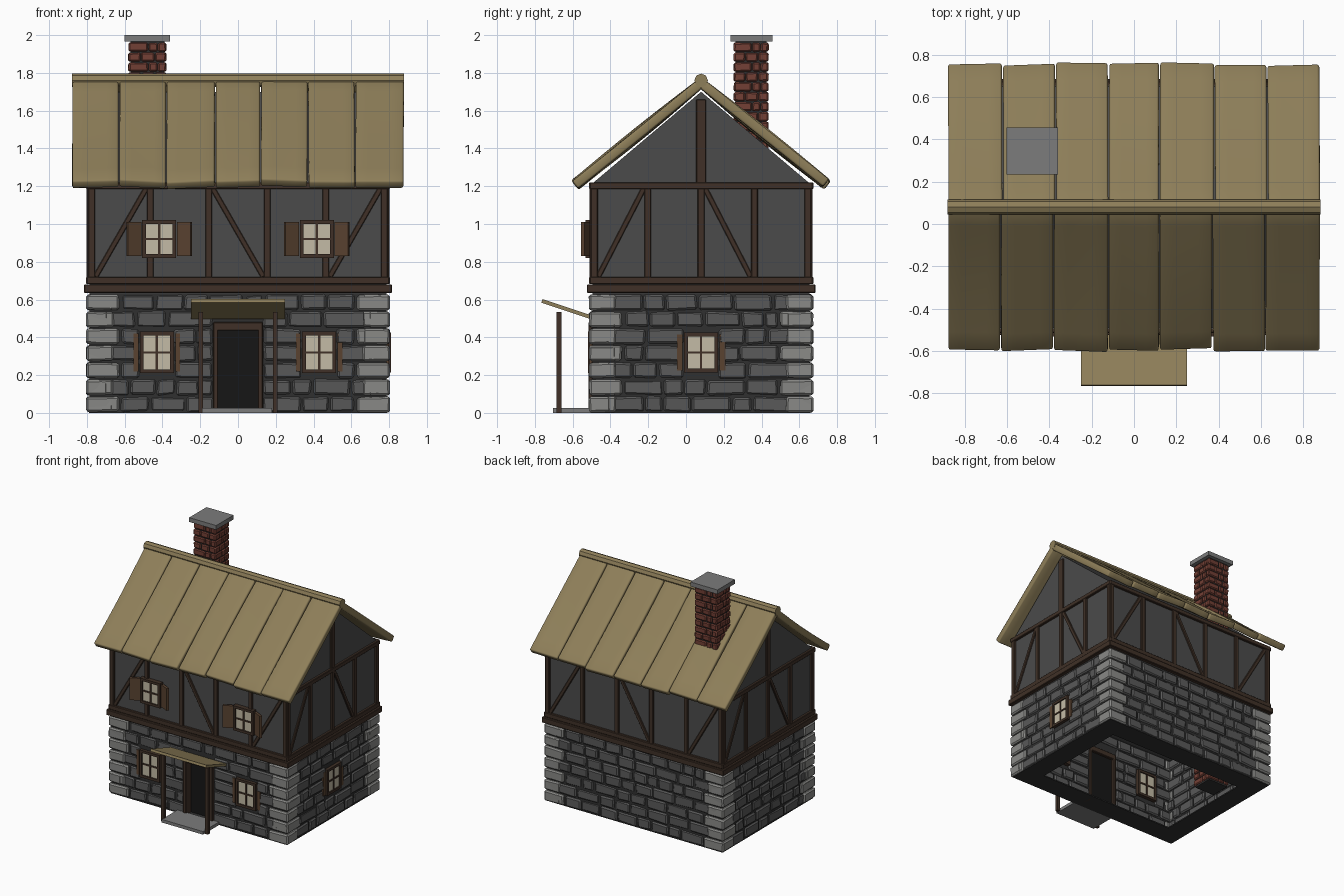
import bpy, bmesh, math, random
from mathutils import Matrix, Vector

if "Cube" in bpy.data.objects:
    bpy.data.objects.remove(bpy.data.objects["Cube"])

random.seed(7)
COLORS = dict(stone=(.1, .1, .1), quoin=(.25, .25, .24), mortar=(.03, .03, .03), panel=(.07, .07, .07),
              wood=(.05, .03, .02), shutter=(.1, .055, .03), pane=(.55, .5, .38), door=(.008, .008, .008),
              thatch=(.27, .21, .1), brick=(.17, .05, .035), slab=(.2, .2, .2))
MATS = {}
for n, c in COLORS.items():
    MATS[n] = bpy.data.materials.new(n)
    MATS[n].diffuse_color = (*c, 1)

CY, HX, HY = 0.08, 0.8, 0.59          # house centre in y, half width, half depth
# Wall frames: u runs along the wall, -y of the frame points outward
WALL = [Matrix.Translation((0, CY, 0)) @ Matrix.Rotation(k * math.pi / 2, 4, 'Z') for k in range(4)]
SPAN = [HX, HY, HX, HY]               # half length of each wall
DIST = [HY, HX, HY, HX]               # outer distance of each wall
I = Matrix.Identity(4)


def box(bm, M, u0, u1, y0, y1, z0, z1, jit=0.0):
    vs = bmesh.ops.create_cube(bm, size=1)['verts']
    for v in vs:
        p = Vector((u0 if v.co.x < 0 else u1, y0 if v.co.y < 0 else y1, z0 if v.co.z < 0 else z1))
        p += Vector([random.uniform(-jit, jit) for _ in range(3)])
        v.co = M @ p


def wbox(bm, k, u0, u1, d0, d1, z0, z1, jit=0.0):
    box(bm, WALL[k], u0, u1, -d1, -d0, z0, z1, jit)


def finish(name, bm, mat, bevel=0.0):
    bmesh.ops.recalc_face_normals(bm, faces=bm.faces)
    me = bpy.data.meshes.new(name)
    bm.to_mesh(me)
    bm.free()
    ob = bpy.data.objects.new(name, me)
    bpy.context.collection.objects.link(ob)
    me.materials.append(MATS[mat])
    if bevel:
        m = ob.modifiers.new("bevel", 'BEVEL')
        m.width, m.segments, m.limit_method = bevel, 1, 'ANGLE'
    return ob


def single(name, mat, *args, bevel=0.0):
    bm = bmesh.new()
    box(bm, I, *args)
    return finish(name, bm, mat, bevel)


# Stone storey: dark core walls, stone courses and corner quoins
OPEN = [[(-.13, .13, 0, .48), (-.52, -.34, .21, .43), (.34, .52, .21, .43)], [(-.09, .09, .21, .43)], [], []]
core, stones, quoins = bmesh.new(), bmesh.new(), bmesh.new()
COURSES, CH = 7, 0.09
for k in range(4):
    S, D = SPAN[k], DIST[k]
    if k == 0:
        wbox(core, k, -S + .015, -.11, D - .13, D - .015, 0, .63)
        wbox(core, k, .11, S - .015, D - .13, D - .015, 0, .63)
        wbox(core, k, -.11, .11, D - .13, D - .015, .46, .63)
    else:
        wbox(core, k, -S + .015, S - .015, D - .13, D - .015, 0, .63)
    wbox(core, k, -S + .01, S - .01, D - .18, D - .01, 0, .01)
    for i in range(COURSES):
        z0, z1 = i * CH + .005, (i + 1) * CH - .005
        q = .17 if (i + k) % 2 == 0 else .11
        for s in (-1, 1):
            wbox(quoins, k, *sorted((s * (S - q), s * (S + .003))), D - .14, D + .003, z0, z1, .003)
        segs = [(-S + q + .01, S - q - .01)]
        for a, b, o0, o1 in OPEN[k]:
            if o0 < z1 - .02 and o1 > z0 + .02:
                segs = [t for p, r in segs for t in ((p, min(r, a)), (max(p, b), r)) if t[1] - t[0] > .02]
        for p, r in segs:
            while p < r - .01:
                w = random.uniform(.1, .21)
                if r - p - w < .07:
                    w = r - p
                wbox(stones, k, p + .005, p + w - .005, D - .145, D - random.uniform(0, .01), z0, z1, .005)
                p += w
finish("wall_core", core, 'mortar')
finish("wall_stones", stones, 'stone', .01)
finish("corner_quoins", quoins, 'quoin', .01)

# Timber storey and gable infill
single("upper_walls", 'panel', -.785, .785, CY - .575, CY + .575, .63, 1.22)
bm = bmesh.new()
tri = [bm.verts.new((-.785, CY + y, z)) for y, z in ((-.575, 1.215), (.575, 1.215), (0, 1.70))]
f = bm.faces.new(tri)
ext = bmesh.ops.extrude_face_region(bm, geom=[f])['geom']
bmesh.ops.translate(bm, verts=[g for g in ext if isinstance(g, bmesh.types.BMVert)], vec=(1.57, 0, 0))
finish("gable_infill", bm, 'panel')

# Timber frame: sills, plates, posts and slanting braces
beams = bmesh.new()
for k in range(4):
    S, D = SPAN[k], DIST[k]
    wbox(beams, k, -S - .015, S + .015, D - .05, D + .015, .635, .68)
    wbox(beams, k, -S, S, D - .04, D + .004, .682, .72)
    wbox(beams, k, -S, S, D - .04, D + .004, 1.185, 1.22)
    n = 5 if k % 2 == 0 else 4
    e = S - .025
    bay = 2 * e / n
    for j in range(n + 1):
        u = -e + j * bay
        wbox(beams, k, u - .018, u + .018, D - .03, D + .001, .71, 1.19)
        if j < n and j % 2 == 0:
            a = Vector((u + .02, 0, .72))
            b = Vector((u + bay - .02, 0, 1.19))
            if j == 2:
                a.z, b.z = b.z, a.z
            v = b - a
            M = WALL[k] @ Matrix.Translation((a + b) / 2) @ Matrix.Rotation(-math.atan2(v.z, v.x), 4, 'Y')
            L = v.length / 2
            box(beams, M, -L, L, -D + .004, -D + .03, -.014, .014)
for k in (1, 3):
    wbox(beams, k, -.026, .026, HX - .03, HX, 1.21, 1.66)
finish("timber_frame", beams, 'wood', .004)


# Windows with cross bars and shutters
def window(name, k, u, z, w, h, d0, d1, sw, tilt):
    fr, pa, sh = bmesh.new(), bmesh.new(), bmesh.new()
    t, a, b = .02, w / 2, h / 2
    for s in (-1, 1):
        wbox(fr, k, *sorted((u + s * a, u + s * (a - t))), d0, d1, z - b, z + b)
        wbox(fr, k, u - a, u + a, d0, d1, *sorted((z + s * b, z + s * (b - t))))
        M = WALL[k] @ Matrix.Translation((u + s * (a + .008), -d1 + .02, z)) @ Matrix.Rotation(-s * tilt, 4, 'Z')
        box(sh, M, *sorted((0, s * sw)), -.01, .01, -b + .01, b - .01)
    wbox(fr, k, u - .006, u + .006, d0 + .004, d1 - .004, z - b, z + b)
    wbox(fr, k, u - a, u + a, d0 + .004, d1 - .004, z - .006, z + .006)
    wbox(pa, k, u - a + .01, u + a - .01, d0 + .01, d1 - .01, z - b + .01, z + b - .01)
    finish(name + "_frame", fr, 'wood')
    finish(name + "_panes", pa, 'pane')
    finish(name + "_shutters", sh, 'shutter')


for s, side in ((-1, "left"), (1, "right")):
    window("upper_window_" + side, 0, s * .417, .92, .18, .20, .56, .612, .08, .45)
    window("lower_window_" + side, 0, s * .43, .32, .18, .22, .43, .600, .025, 0)
window("side_window", 1, 0, .32, .18, .21, .64, .810, .03, 0)

# Door, frame and porch
single("door", 'door', -.11, .11, CY - .53, CY - .47, .01, .44)
bm = bmesh.new()
for s in (-1, 1):
    wbox(bm, 0, *sorted((s * .105, s * .132)), .45, .597, 0, .48)
wbox(bm, 0, -.132, .132, .45, .597, .435, .48)
finish("door_frame", bm, 'wood', .004)
single("porch_step", 'slab', -.19, .18, -.705, -.50, 0, .025)
for s, side in ((-1, "left"), (1, "right")):
    single("porch_post_" + side, 'wood', s * .197 - .013, s * .197 + .013, -.685, -.659, 0, .535)
bm = bmesh.new()
M = Matrix.Translation((0, -.635, .55)) @ Matrix.Rotation(-math.atan2(.085, .255), 4, 'X')
box(bm, M, -.25, .25, -.135, .135, -.01, .01)
finish("porch_canopy", bm, 'thatch')

# Roof: seven slightly warped boards per slope, and a ridge pole
ang = math.atan2(.55, .68)
ca, sa = math.cos(ang), math.sin(ang)
edges = [-.88, -.63, -.38, -.12, .12, .37, .62, .88]
for k, side in ((0, "front"), (2, "back")):
    bm = bmesh.new()
    for x0, x1 in zip(edges, edges[1:]):
        warp, twist, skew = [random.uniform(-.01, .01) for _ in range(3)]
        length = .875 + random.uniform(-.008, .008)
        for v in bmesh.ops.create_grid(bm, x_segments=4, y_segments=8, size=1)['verts']:
            p, t = v.co.x, (v.co.y + 1) / 2
            x = (x0 + x1) / 2 + p * ((x1 - x0) / 2 - .003) + skew * .4 * (t - .5)
            x = max(-.88, min(.88, x))
            n = -.026 + warp * math.sin(math.pi * t) + twist * p * t * .8
            d = .01 + t * (length - .01)
            v.co = WALL[k] @ Vector((x, -(d * ca + n * sa), 1.78 - d * sa + n * ca))
    ob = finish("roof_boards_" + side, bm, 'thatch')
    m = ob.modifiers.new("thickness", 'SOLIDIFY')
    m.thickness, m.offset = .05, 0
    m = ob.modifiers.new("bevel", 'BEVEL')
    m.width, m.segments, m.limit_method, m.angle_limit = .01, 2, 'ANGLE', math.radians(50)
    for poly in ob.data.polygons:
        poly.use_smooth = True
    bpy.context.view_layer.objects.active = ob
    ob.select_set(True)
    bpy.ops.object.shade_smooth_by_angle()
    ob.select_set(False)
bm = bmesh.new()
bmesh.ops.create_cone(bm, cap_ends=True, segments=8, radius1=.036, radius2=.036, depth=1.76,
                      matrix=Matrix.Translation((0, CY, 1.76)) @ Matrix.Rotation(math.pi / 2, 4, 'Y'))
finish("ridge_pole", bm, 'thatch')

# Chimney: brick courses around a core, and a cap slab
CXC, CYC, R, BH = -.48, .345, (.1, .092), .0525
single("chimney_core", 'mortar', CXC - .09, CXC + .09, CYC - .082, CYC + .082, .01, 1.97)
bm = bmesh.new()
for i in range(37):
    z0 = .02 + i * BH
    for k in range(4):
        a, d = R[k % 2], R[(k + 1) % 2]
        M = Matrix.Translation((CXC, CYC, 0)) @ Matrix.Rotation(k * math.pi / 2, 4, 'Z')
        cuts = [-a, -.33 * a, .4 * a, a] if i % 2 else [-a, .05 * a, .55 * a, a]
        for u0, u1 in zip(cuts, cuts[1:]):
            box(bm, M, u0 + .002, u1 - .002, -d, -d + .04, z0 + .003, z0 + BH - .003, .002)
finish("chimney_bricks", bm, 'brick', .007)
single("chimney_cap", 'slab', -.602, -.36, .235, .457, 1.965, 2.0)

for m in bpy.data.materials:
    if m.users and not m.is_grease_pencil:
        m.use_nodes = True
        m.node_tree.nodes["Principled BSDF"].inputs["Base Color"].default_value = m.diffuse_color
